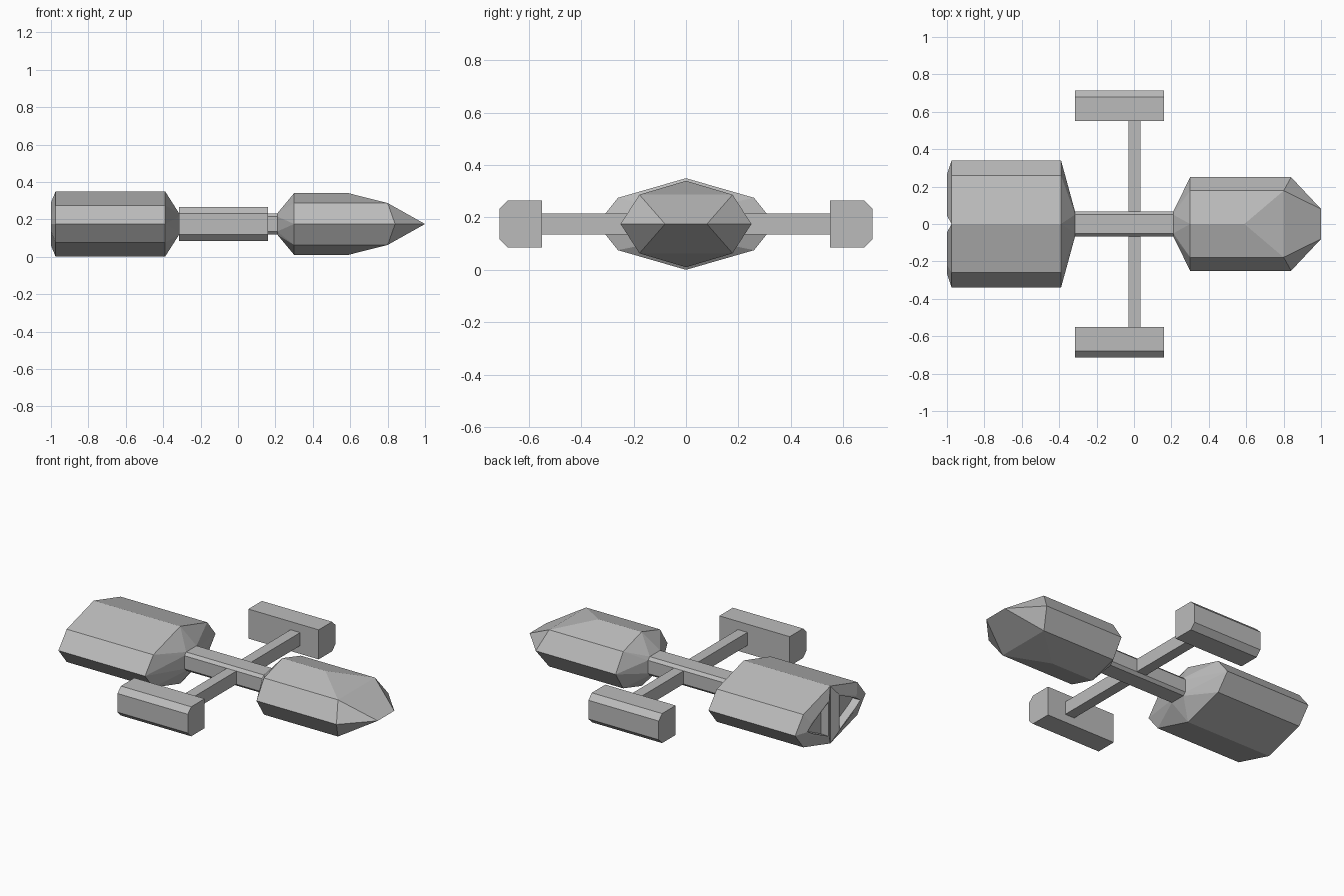
import bpy
import bmesh

if "Cube" in bpy.data.objects:
    bpy.data.objects.remove(bpy.data.objects["Cube"])

MID = 0.175  # height of the long axis

hull_grey = bpy.data.materials.new("hull grey")
hull_grey.use_nodes = True
colour = (0.5, 0.5, 0.5, 1)
hull_grey.diffuse_color = colour
hull_grey.node_tree.nodes["Principled BSDF"].inputs["Base Color"].default_value = colour


def ring(x, profile):
    """Mirror a quarter profile of (y, height) to all four quadrants at x."""
    pts = {(x, sy * y, sz * z) for y, z in profile for sy in (1, -1) for sz in (1, -1)}
    return [(a, b, c + MID) for a, b, c in pts]


def solid(name, points, detail=None):
    """Convex faceted solid around the points."""
    bm = bmesh.new()
    for p in sorted(set(points)):
        bm.verts.new(p)
    bmesh.ops.convex_hull(bm, input=bm.verts[:])
    bmesh.ops.dissolve_limit(bm, angle_limit=0.01, verts=bm.verts[:], edges=bm.edges[:])
    bmesh.ops.recalc_face_normals(bm, faces=bm.faces[:])
    if detail:
        detail(bm)
    mesh = bpy.data.meshes.new(name)
    bm.to_mesh(mesh)
    bm.free()
    mesh.materials.append(hull_grey)
    obj = bpy.data.objects.new(name, mesh)
    bpy.context.collection.objects.link(obj)
    return obj


def exhausts(bm):
    """Split the rear face in two and give each half a raised, recessed outlet."""
    rear = min(v.co.x for v in bm.verts)
    mids = [v for v in bm.verts if abs(v.co.x - rear) < 1e-4 and abs(v.co.y) < 1e-4]
    bmesh.ops.connect_verts(bm, verts=mids)
    bm.normal_update()
    ends = [f for f in bm.faces if f.normal.x < -0.99]
    for thickness, push in ((0.075, -0.025), (0.012, 0), (0.002, 0.05)):
        bmesh.ops.inset_individual(bm, faces=ends, thickness=thickness, depth=0)
        for v in {v for f in ends for v in f.verts}:
            v.co.x += push
    bm.normal_update()


# Spine: chamfered bar, whose outline also ends both body tapers
spine = [(0.05, 0.057), (0.066, 0.04)]
solid("spine", ring(-0.315, spine) + ring(0.21, spine))

# Engine body
engine = [(0, 0.175), (0.26, 0.1), (0.34, 0)]
solid("engine_body", ring(-0.975, engine) + ring(-0.39, engine) + ring(-0.315, spine), exhausts)

# Nose body: the front slopes to a horizontal edge
shoulder, side = (0.178, 0.112), (0.25, 0)
nose = [(0, 0.165), shoulder, side]
solid("nose_body", ring(0.21, spine) + ring(0.3, nose) + ring(0.59, nose[:1])
      + ring(0.8, [shoulder]) + ring(0.84, [side]) + ring(1.0, [(0.08, 0)]))

# Cross arms and side pods
for s, label in ((1, "left"), (-1, "right")):
    arm = [(x, s * y, MID + z) for x in (-0.03, 0.035) for y in (0.06, 0.551) for z in (-0.04, 0.04)]
    solid(label + "_arm", arm)
    outline = [(0.55, 0.09), (0.68, 0.09), (0.713, 0.057)]
    pod = [(x, s * y, MID + k * z) for x in (-0.315, 0.16) for y, z in outline for k in (1, -1)]
    solid(label + "_pod", pod)
